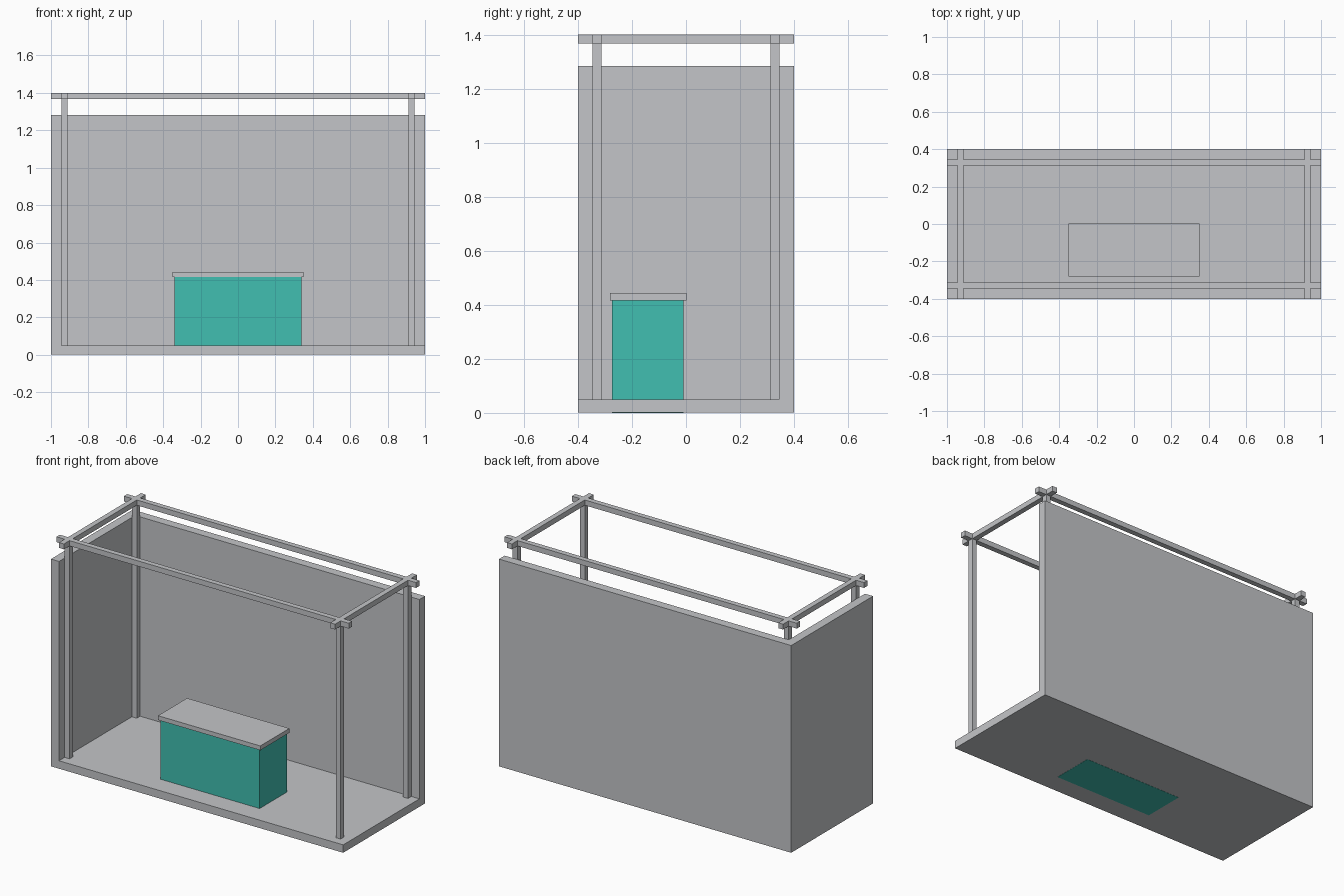
import bpy

if "Cube" in bpy.data.objects:
    bpy.data.objects.remove(bpy.data.objects["Cube"])


def material(name, rgb):
    m = bpy.data.materials.new(name)
    m.diffuse_color = (*rgb, 1.0)
    m.use_nodes = True
    m.node_tree.nodes["Principled BSDF"].inputs["Base Color"].default_value = m.diffuse_color
    return m


GREY = material("light grey", (0.55, 0.56, 0.58))
TEAL = material("teal", (0.052, 0.52, 0.44))


def box(name, lo, hi, mat):
    """Axis-aligned box between two corners."""
    bpy.ops.mesh.primitive_cube_add(size=1, location=[(a + b) / 2 for a, b in zip(lo, hi)])
    ob = bpy.context.object
    ob.name = name
    ob.scale = [b - a for a, b in zip(lo, hi)]
    bpy.ops.object.transform_apply(location=False, rotation=False, scale=True)
    ob.data.materials.append(mat)
    return ob


# Room shell: floor, left wall and back wall carved from one block
WALL = 0.055
shell = box("room_shell", (-1, -0.4, 0.001), (1, 0.4, 1.283), GREY)
cutter = box("room_cutter", (-1 + WALL, -0.6, 0.05), (1.2, 0.4 - WALL, 1.6), GREY)
cut = shell.modifiers.new("carve", 'BOOLEAN')
cut.operation = 'DIFFERENCE'
cut.solver = 'EXACT'
cut.object = cutter
bpy.context.view_layer.objects.active = shell
bpy.ops.object.modifier_apply(modifier=cut.name)
bpy.data.objects.remove(cutter)

# Frame: four posts carrying crossed top beams
PX, PY, H = 0.928, 0.329, 0.0165
TOP, UNDER = 1.4, 1.367
for sx, side in ((-1, "left"), (1, "right")):
    x = sx * PX
    for sy, end in ((-1, "front"), (1, "back")):
        y = sy * PY
        box(f"{end}_{side}_post", (x - H, y - H, 0.05), (x + H, y + H, UNDER), GREY)
    box(f"{side}_beam", (x - H, -0.4, UNDER), (x + H, 0.4, TOP), GREY)
for sy, end in ((-1, "front"), (1, "back")):
    y = sy * PY
    box(f"{end}_beam", (-1, y - H, UNDER), (1, y + H, TOP), GREY)

# Counter: teal body passing through the floor, grey top
box("counter_body", (-0.34, -0.274, 0), (0.34, -0.009, 0.416), TEAL)
box("counter_top", (-0.35, -0.282, 0.416), (0.35, 0.002, 0.443), GREY)
